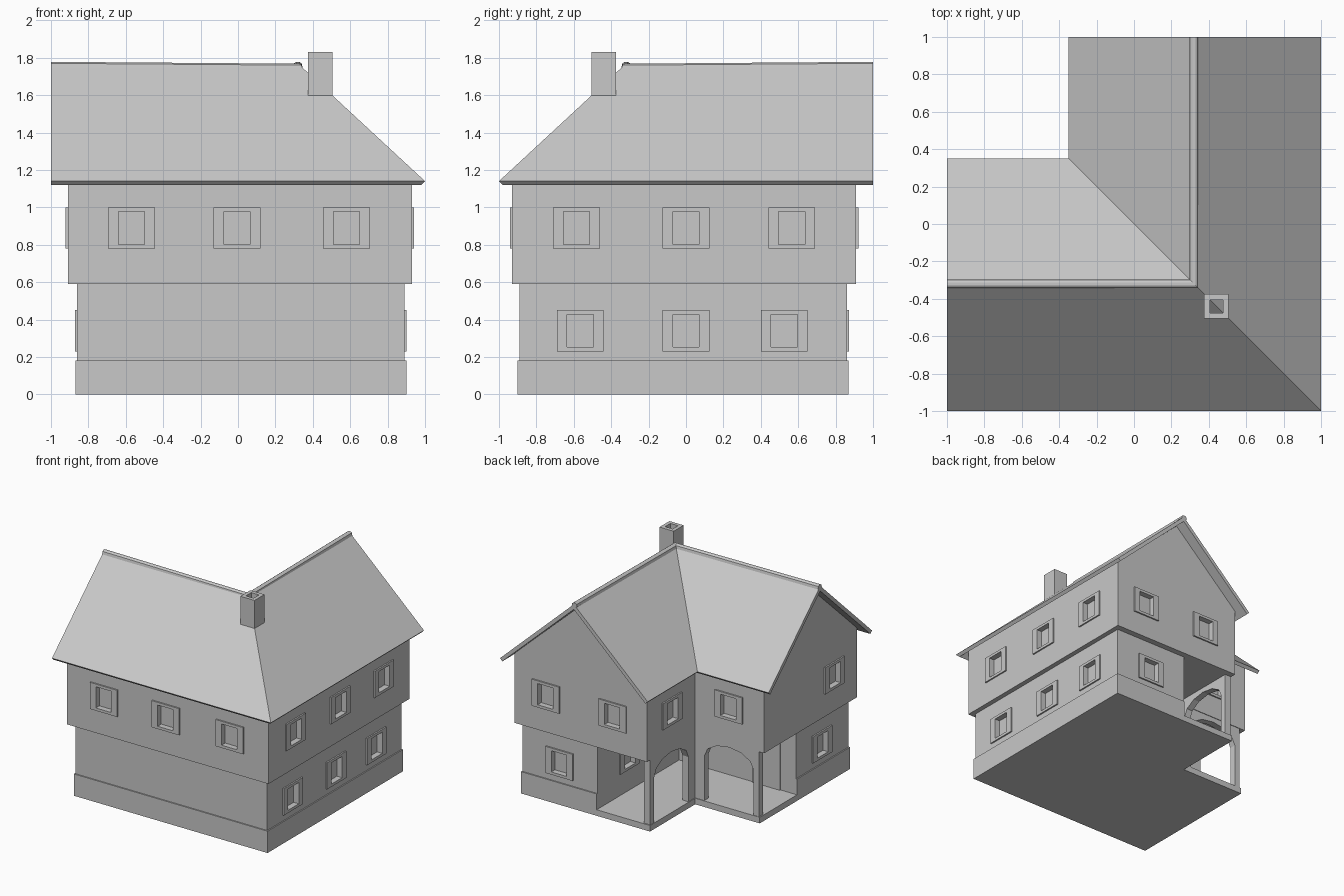
import bpy, bmesh, math
from mathutils import Vector

cube = bpy.data.objects.get("Cube")
if cube:
    bpy.data.objects.remove(cube, do_unlink=True)

# One plain material for the whole house
GREY = (0.58, 0.58, 0.58, 1)
mat = bpy.data.materials.new("light_grey")
mat.use_nodes = True
mat.diffuse_color = GREY
bsdf = next(n for n in mat.node_tree.nodes if n.type == 'BSDF_PRINCIPLED')
bsdf.inputs["Base Color"].default_value = GREY


def finish(name, bm):
    bmesh.ops.recalc_face_normals(bm, faces=bm.faces[:])
    mesh = bpy.data.meshes.new(name)
    bm.to_mesh(mesh)
    bm.free()
    mesh.materials.append(mat)
    obj = bpy.data.objects.new(name, mesh)
    bpy.context.scene.collection.objects.link(obj)
    return obj


# Placements of a 2D profile: upright, along x, and along x mirrored over the house diagonal
def upright(a, b, h):
    return Vector((a, b, h))


def along_x(a, b, h):
    return Vector((h, a, b))


def along_y(a, b, h):
    return Vector((-a, -h, b))


def along_depth(a, b, h):
    return Vector((a, h, b))


def along_depth_mirrored(a, b, h):
    return Vector((-h, -a, b))


def prism(name, pts, lo, hi, place=upright):
    bm = bmesh.new()
    rows = [[bm.verts.new(place(a, b, h)) for a, b in pts] for h in (lo, hi)]
    for row in rows:
        bm.faces.new(row)
    for i in range(len(pts)):
        j = (i + 1) % len(pts)
        bm.faces.new((rows[0][i], rows[0][j], rows[1][j], rows[1][i]))
    return finish(name, bm)


def rect(cx, cy, w, h):
    return [(cx + sx * w / 2, cy + sy * h / 2) for sx, sy in ((-1, -1), (1, -1), (1, 1), (-1, 1))]


# Rectangular tube: two nested rectangles swept between two depths
def ring(name, outer, inner, lo, hi, place):
    bm = bmesh.new()
    loops = [[bm.verts.new(place(a, b, h)) for a, b in pts]
             for pts, h in ((outer, lo), (outer, hi), (inner, hi), (inner, lo))]
    for k in range(4):
        for i in range(4):
            j, m = (i + 1) % 4, (k + 1) % 4
            bm.faces.new((loops[k][i], loops[k][j], loops[m][j], loops[m][i]))
    return finish(name, bm)


# Walls and base
def l_shape(left, right, inner):
    return [(left, -right), (right, -right), (right, -left), (-inner, -left), (-inner, inner), (left, inner)]


upper = prism("upper_walls", l_shape(-.91, .93, .28), .59, 1.165)
lower = prism("lower_walls", l_shape(-.86, .89, -.207), .18, .59)
prism("base", l_shape(-.87, .90, -.207), 0, .18)
prism("porch_floor", [(-.87, -.207), (.207, -.207), (.207, .87), (-.28, .87), (-.28, .28), (-.87, .28)], 0, .05)
gable = [(-.93, 1.165), (.28, 1.165), (-.325, 1.72)]
prism("side_gable", gable, -.91, .325, along_x)
prism("back_gable", gable, -.91, .325, along_y)


# Porch arches
def arch_panel(name, end, place):
    arc = [(-.585 - .225 * math.cos(math.pi * i / 6), .42 + .13 * math.sin(math.pi * i / 6)) for i in range(7)]
    pts = [(-.86, .05), (-.81, .05)] + arc + [(-.36, .05), (end, .05), (end, .59), (-.86, .59)]
    prism(name, pts, .22, .275, place)


arch_panel("side_porch_arch", -.22, along_depth)
arch_panel("back_porch_arch", -.275, along_depth_mirrored)

# Porch door
prism("porch_door", rect(-.595, .26, .25, .42), -.207, -.198, along_depth)


# Windows: a raised frame and a recess cut into the wall
def windows(wall, label, centres, z, normal, plane):
    nx, ny = normal

    def place(a, b, h):
        d = plane + h
        return Vector((nx * d + abs(ny) * a, ny * d + abs(nx) * a, b))

    for n, c in enumerate(centres):
        hole = rect(c, z, .14, .175)
        ring(f"{label}_window_{n + 1}", rect(c, z, .25, .22), hole, 0, .012, place)
        cutter = prism("window_cutter", hole, -.035, .02, place)
        cutter.hide_render = True
        mod = wall.modifiers.new("recess", 'BOOLEAN')
        mod.operation = 'DIFFERENCE'
        mod.solver = 'EXACT'
        mod.object = cutter
        cutters.append(cutter)


cutters = []
HIGH, LOW = .89, .34
windows(upper, "front_upper", (-.57, -.005, .58), HIGH, (0, -1), .93)
windows(upper, "right_upper", (-.585, 0, .565), HIGH, (1, 0), .93)
windows(upper, "back_upper", (.64, .03), HIGH, (0, 1), .91)
windows(upper, "left_upper", (-.63,), HIGH, (-1, 0), .91)
windows(upper, "inner_back_upper", (-.59,), HIGH, (0, 1), .28)
windows(upper, "inner_left_upper", (.59,), HIGH, (-1, 0), .28)
windows(lower, "right_lower", (-.565, 0, .525), LOW, (1, 0), .89)
windows(lower, "back_lower", (.55,), LOW, (0, 1), .86)
windows(lower, "left_lower", (-.54,), LOW, (-1, 0), .86)
windows(lower, "porch", (.45,), LOW, (-1, 0), -.207)

# Bake the recesses and drop the cutters
bpy.context.view_layer.update()
graph = bpy.context.evaluated_depsgraph_get()
for wall in (upper, lower):
    baked = bpy.data.meshes.new_from_object(wall.evaluated_get(graph))
    wall.modifiers.clear()
    wall.data = baked
for cutter in cutters:
    bpy.data.objects.remove(cutter, do_unlink=True)

# Roof: hip outside, valley inside, with eaves cut square to the slope
R, E, Z0, Z1, T = .325, .35, 1.14, 1.765, .021
bm = bmesh.new()
outline = [(-1, -1), (1, -1), (1, 1), (R, 1), (-E, 1), (-E, E), (-1, E), (-1, -R), (R, -R)]
under = [(-1, -1 + T), (1 - T, -1 + T), (1 - T, 1), (R, 1), (-E + T, 1), (-E + T, E - T), (-1, E - T),
         (-1, -R), (R, -R)]
ridge = (3, 7, 8)
top = [bm.verts.new((x, y, Z1 if i in ridge else Z0)) for i, (x, y) in enumerate(outline)]
bot = [bm.verts.new((x, y, Z1 - 2 * T if i in ridge else Z0 - T)) for i, (x, y) in enumerate(under)]
for quad in ((0, 1, 8, 7), (1, 2, 3, 8), (7, 8, 5, 6), (8, 3, 4, 5)):
    bm.faces.new([top[i] for i in quad])
    bm.faces.new([bot[i] for i in reversed(quad)])
for i in range(8):
    j = (i + 1) % 8
    bm.faces.new((top[i], top[j], bot[j], bot[i]))
finish("roof", bm)

# Ridge cap bent round the corner, rising a little towards the gables
bm = bmesh.new()
profile = [(-.025, -.03), (-.02, -.008), (-.008, 0), (.008, 0), (.02, -.008), (.025, -.03)]
rows = []
for kind, peak in (("side", 1.778), ("corner", 1.768), ("back", 1.778)):
    row = []
    for o, dz in profile:
        x = -1 if kind == "side" else .32 - o
        y = 1 if kind == "back" else -.32 + o
        row.append(bm.verts.new((x, y, peak + dz)))
    rows.append(row)
for a, b in zip(rows, rows[1:]):
    for i in range(len(profile)):
        j = (i + 1) % len(profile)
        bm.faces.new((a[i], a[j], b[j], b[i]))
bm.faces.new(rows[0])
bm.faces.new(rows[-1])
finish("ridge_cap", bm)

# Hollow chimney on the hip
ring("chimney", rect(.44, -.44, .13, .13), rect(.44, -.44, .07, .07), 1.5, 1.83, upright)
